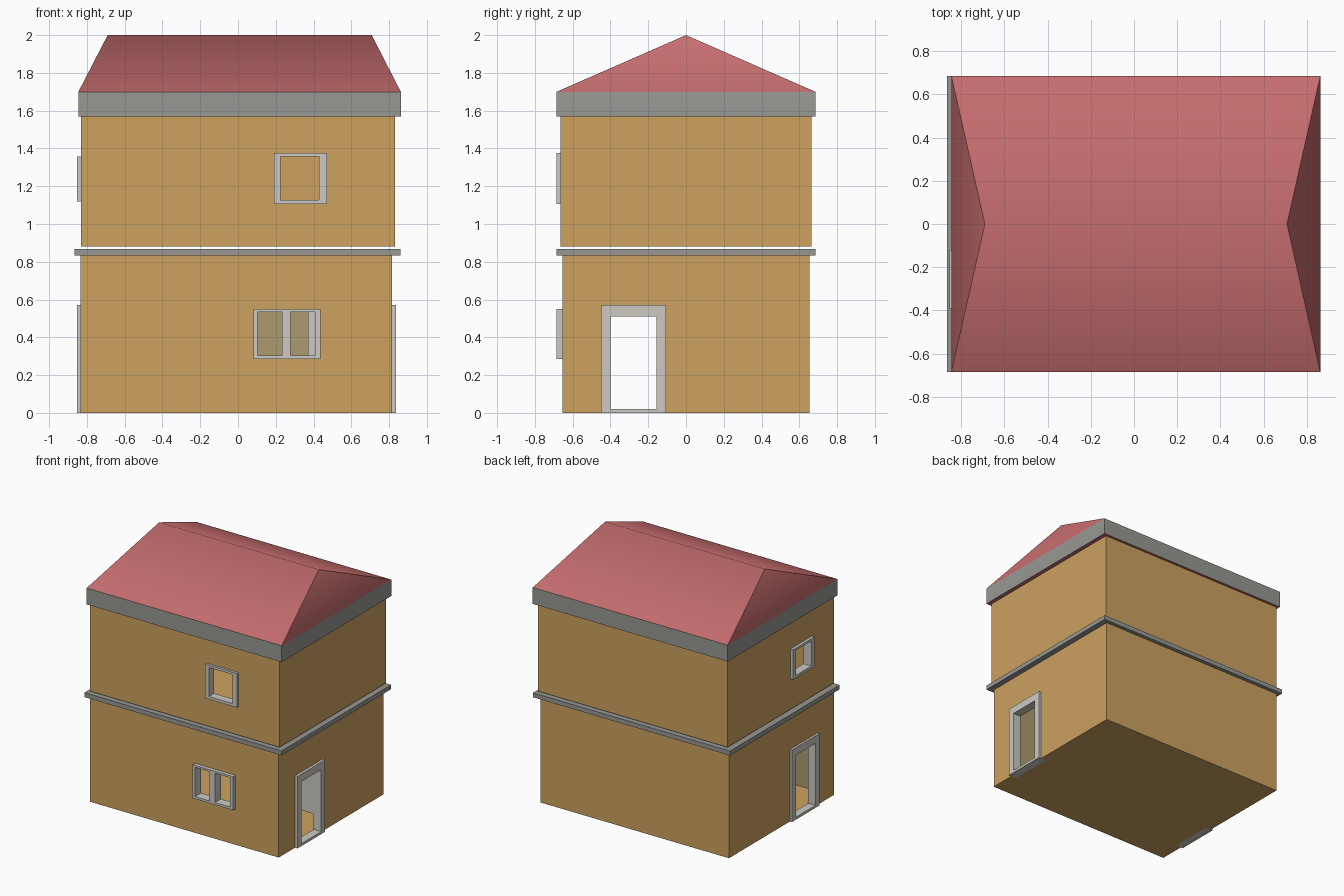
import bpy, bmesh, math
from mathutils import Vector

if "Cube" in bpy.data.objects:
    bpy.data.objects.remove(bpy.data.objects["Cube"])


def material(name, rgb):
    m = bpy.data.materials.new(name)
    m.diffuse_color = (*rgb, 1)
    m.use_nodes = True
    m.node_tree.nodes["Principled BSDF"].inputs["Base Color"].default_value = m.diffuse_color
    return m


TAN = material("ochre wall", (0.61, 0.36, 0.115))
OLIVE = material("olive interior", (0.42, 0.33, 0.16))
RED = material("red roof", (0.57, 0.155, 0.16))
GREY = material("grey trim", (0.31, 0.31, 0.29))
PALE = material("pale frame", (0.61, 0.59, 0.55))


def add_box(bm, lo, hi):
    verts = bmesh.ops.create_cube(bm, size=1)["verts"]
    for v in verts:
        v.co = Vector([lo[i] if v.co[i] < 0 else hi[i] for i in range(3)])


def boxes(name, parts, *mats):
    bm = bmesh.new()
    for lo, hi in parts:
        add_box(bm, lo, hi)
    me = bpy.data.meshes.new(name)
    bm.to_mesh(me)
    bm.free()
    for m in mats:
        me.materials.append(m)
    ob = bpy.data.objects.new(name, me)
    bpy.context.collection.objects.link(ob)
    return ob


def cut(ob, parts):
    """Subtract boxes one at a time and keep the resulting mesh."""
    for part in parts:
        cutter = boxes("cutter", [part])
        cutter.hide_render = True
        mod = ob.modifiers.new("cut", "BOOLEAN")
        mod.operation, mod.solver, mod.object = "DIFFERENCE", "EXACT", cutter
        dg = bpy.context.evaluated_depsgraph_get()
        me = bpy.data.meshes.new_from_object(ob.evaluated_get(dg))
        ob.modifiers.clear()
        ob.data = me
        bpy.data.objects.remove(cutter)


def frame(name, axis, depth, outer, openings):
    """Frame filled around openings; axis is the direction it faces.
    outer and openings are (u0, u1, z0, z1)."""
    def span(u0, u1, z0, z1):
        if axis == 0:
            return (depth[0], u0, z0), (depth[1], u1, z1)
        return (u0, depth[0], z0), (u1, depth[1], z1)
    u0, u1, z0, z1 = outer
    _, _, a, b = openings[0]
    parts = [span(u0, u1, z0, a), span(u0, u1, b, z1)]
    edges = [u0] + [u for o in openings for u in o[:2]] + [u1]
    for s, e in zip(edges[::2], edges[1::2]):
        parts.append(span(s, e, a, b))
    boxes(name, parts, PALE)


# Ground storey: hollow shell with two doorways and a front window
T = 0.04
ground = boxes("ground_storey", [((-0.835, -0.655, 0), (0.815, 0.655, 0.832))], TAN, OLIVE)
cut(ground, [((-0.835 + T, -0.655 + T, 0.015), (0.815 - T, 0.655 - T, 0.80)),
             ((-1, -0.43, 0.017), (-0.7, -0.13, 0.54)),
             ((0.7, -0.43, 0.017), (1, -0.13, 0.54)),
             ((0.095, -0.8, 0.295), (0.425, -0.5, 0.54))])
for p in ground.data.polygons:
    c = p.center
    if abs(c.x) < 0.80 and abs(c.y) < 0.62 and c.z > 0.05:
        p.material_index = 1

# Upper storey: hollow, with a front and a left window
upper = boxes("upper_storey", [((-0.83, -0.665, 0.88), (0.83, 0.665, 1.575))], TAN)
cut(upper, [((-0.83 + T, -0.665 + T, 0.895), (0.83 - T, 0.665 - T, 1.56)),
            ((0.205, -0.8, 1.115), (0.455, -0.5, 1.365)),
            ((-1, -0.37, 1.13), (-0.7, -0.14, 1.35))])

# Ledge between storeys
boxes("ledge", [((-0.865, -0.685, 0.832), (0.86, 0.685, 0.867))], GREY)

# Door and window frames
right_door = (-0.45, -0.105, 0, 0.57)
door_hole = [(-0.40, -0.155, 0.02, 0.51)]
frame("right_door_frame", 0, (0.77, 0.837), right_door, door_hole)
frame("left_door_frame", 0, (-0.853, -0.79), right_door, door_hole)
frame("lower_front_window", 1, (-0.685, -0.61), (0.083, 0.438, 0.285, 0.55),
      [(0.103, 0.232, 0.303, 0.535), (0.278, 0.408, 0.303, 0.535)])
frame("upper_front_window", 1, (-0.685, -0.62), (0.19, 0.47, 1.105, 1.375),
      [(0.225, 0.43, 1.128, 1.357)])
frame("upper_left_window", 0, (-0.853, -0.785), (-0.39, -0.12, 1.12, 1.358),
      [(-0.35, -0.16, 1.142, 1.34)])

# Open door leaf standing inside the right doorway
boxes("open_door_leaf", [((0.37, -0.15, 0.14), (0.775, -0.13, 0.56))], PALE)

# Roof: grey fascia below steep hipped ends
roof = boxes("roof", [((-0.845, -0.685, 1.57), (0.862, 0.685, 1.70))], RED, GREY)
bm = bmesh.new()
bm.from_mesh(roof.data)
top = next(f for f in bm.faces if f.normal.z > 0.9)
corners = list(top.verts)
bm.faces.remove(top)
ridge = {-1: bm.verts.new((-0.69, 0, 2.0)), 1: bm.verts.new((0.708, 0, 2.0))}
for a, b in zip(corners, corners[1:] + corners[:1]):
    ra, rb = (ridge[1 if v.co.x > 0 else -1] for v in (a, b))
    bm.faces.new([a, b, rb] if ra is rb else [a, b, rb, ra])
bm.normal_update()
for f in bm.faces:
    f.material_index = 1 if abs(f.normal.z) < 0.1 else 0
bm.to_mesh(roof.data)
bm.free()
bpy.context.view_layer.objects.active = roof
roof.select_set(True)
bpy.ops.object.shade_smooth_by_angle(angle=math.radians(50))
